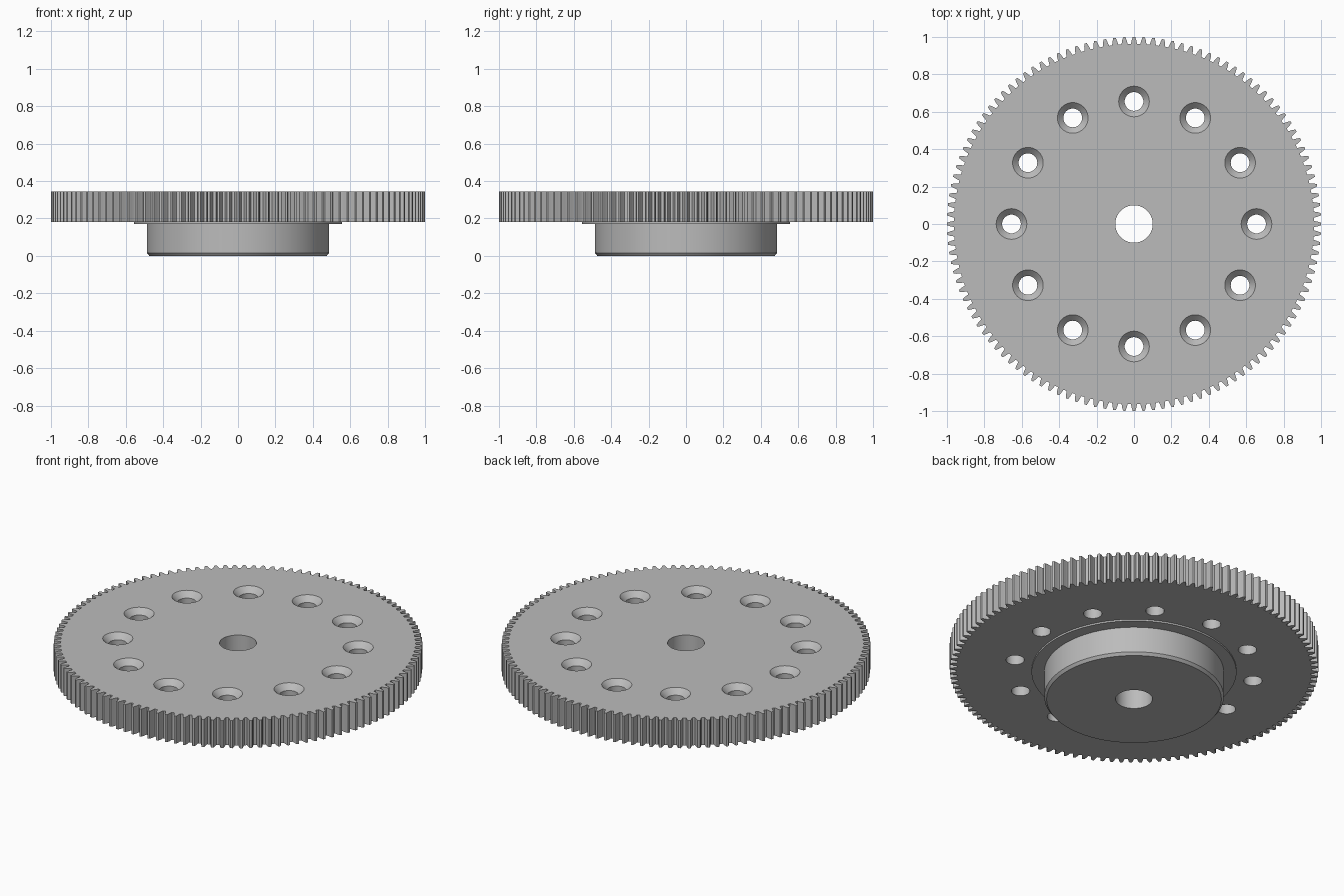
import bpy, bmesh
from math import pi, sin, cos, radians

cube = bpy.data.objects.get("Cube")
if cube:
    bpy.data.objects.remove(cube, do_unlink=True)

TEETH, HOLES = 120, 12
TOP, MID = 0.345, 0.18          # gear top and underside
BORE, HOLE_RING = 0.1, 0.655

steel = bpy.data.materials.new("grey_steel")
steel.use_nodes = True
steel.diffuse_color = (0.5, 0.5, 0.5, 1)
steel.node_tree.nodes["Principled BSDF"].inputs["Base Color"].default_value = (0.5, 0.5, 0.5, 1)


def make_object(name, bm):
    bmesh.ops.recalc_face_normals(bm, faces=bm.faces[:])
    mesh = bpy.data.meshes.new(name)
    bm.to_mesh(mesh)
    bm.free()
    mesh.materials.append(steel)
    obj = bpy.data.objects.new(name, mesh)
    bpy.context.collection.objects.link(obj)
    return obj


def lathe(bm, profile, sides, cx=0, cy=0, capped=False):
    """Turn a (radius, height) profile about a vertical axis."""
    rings = [[bm.verts.new((cx + r * cos(2 * pi * i / sides),
                            cy + r * sin(2 * pi * i / sides), z))
              for i in range(sides)] for r, z in profile]
    for low, high in zip(rings, rings[1:]):
        for i in range(sides):
            j = (i + 1) % sides
            bm.faces.new((low[i], low[j], high[j], high[i]))
    if capped:
        bm.faces.new(rings[0])
        bm.faces.new(rings[-1])


def select_only(obj):
    bpy.ops.object.select_all(action='DESELECT')
    obj.select_set(True)
    bpy.context.view_layer.objects.active = obj


# Toothed disc: one tooth outline repeated around the rim, then extruded
half_tooth = [(0.36, 0.962), (0.31, 0.966), (0.23, 0.984), (0.12, 1.0)]
tooth = [(-f, r) for f, r in half_tooth] + half_tooth[::-1]
bm = bmesh.new()
outline = []
for t in range(TEETH):
    for f, r in tooth:
        a = 2 * pi * (t + f) / TEETH
        outline.append(bm.verts.new((r * cos(a), r * sin(a), MID)))
base = bm.faces.new(outline)
extruded = bmesh.ops.extrude_face_region(bm, geom=[base], use_keep_orig=True)
for v in extruded["geom"]:
    if isinstance(v, bmesh.types.BMVert):
        v.co.z = TOP
gear = make_object("gear_disc", bm)

# Cutter: centre bore and a ring of countersunk holes
bm = bmesh.new()
lathe(bm, [(BORE, MID - 0.1), (BORE, TOP + 0.1)], 64, capped=True)
sink = [(0.05, MID - 0.1), (0.05, TOP - 0.032), (0.082, TOP), (0.082, TOP + 0.1)]
for i in range(HOLES):
    a = 2 * pi * i / HOLES
    lathe(bm, sink, 40, HOLE_RING * cos(a), HOLE_RING * sin(a), capped=True)
cutter = make_object("hole_cutter", bm)
cutter.hide_render = True

cut = gear.modifiers.new("holes", 'BOOLEAN')
cut.operation = 'DIFFERENCE'
cut.solver = 'EXACT'
cut.object = cutter
select_only(gear)
bpy.ops.object.modifier_apply(modifier=cut.name)
bpy.data.objects.remove(cutter, do_unlink=True)

# Hub with chamfered foot, thin shoulder and bore
bm = bmesh.new()
lathe(bm, [(BORE, MID), (BORE, 0), (0.474, 0), (0.487, 0.016),
           (0.487, MID - 0.01), (0.556, MID - 0.01), (0.556, MID)], 128)
hub = make_object("hub", bm)

for obj in (gear, hub):
    select_only(obj)
    bpy.ops.object.shade_smooth_by_angle(angle=radians(25))
